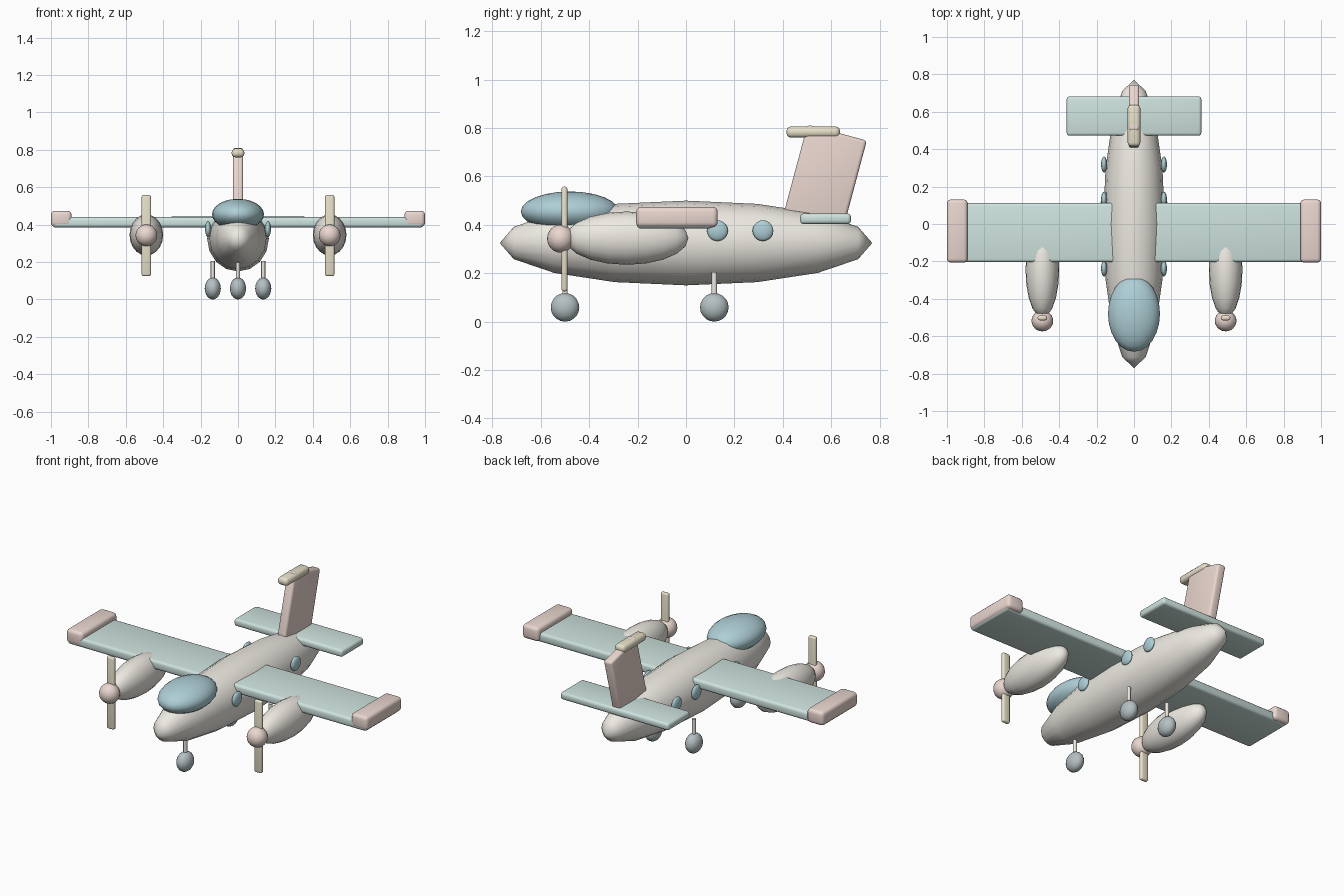
import bpy, bmesh
from math import radians, pi
from mathutils import Matrix, Vector

if "Cube" in bpy.data.objects:
    bpy.data.objects.remove(bpy.data.objects["Cube"])


def material(name, rgb):
    m = bpy.data.materials.new(name)
    m.diffuse_color = (*rgb, 1)
    m.use_nodes = True
    m.node_tree.nodes["Principled BSDF"].inputs["Base Color"].default_value = m.diffuse_color
    return m


CREAM = material("body_cream", (0.85, 0.82, 0.76))
TEAL = material("wing_teal", (0.62, 0.77, 0.74))
GLASS = material("glass_blue", (0.42, 0.62, 0.67))
PINK = material("trim_pink", (0.83, 0.68, 0.63))
SAND = material("sand", (0.80, 0.75, 0.58))
RUBBER = material("rubber", (0.46, 0.53, 0.55))


def finish(bm, name, loc, mat, angle):
    me = bpy.data.meshes.new(name)
    bm.to_mesh(me)
    bm.free()
    ob = bpy.data.objects.new(name, me)
    bpy.context.collection.objects.link(ob)
    ob.location = loc
    me.materials.append(mat)
    bpy.ops.object.select_all(action='DESELECT')
    ob.select_set(True)
    bpy.context.view_layer.objects.active = ob
    bpy.ops.object.shade_smooth_by_angle(angle=radians(angle))
    return ob


def ellipsoid(name, loc, radii, mat, seg=24, rings=12, axis='Z'):
    """Ellipsoid whose poles lie on the given axis."""
    bm = bmesh.new()
    bmesh.ops.create_uvsphere(bm, u_segments=seg, v_segments=rings, radius=1)
    if axis != 'Z':
        bm.transform(Matrix.Rotation(pi / 2, 4, 'X' if axis == 'Y' else 'Y'))
    bm.transform(Matrix.Diagonal((*radii, 1)))
    return finish(bm, name, loc, mat, 60)


def box(name, lo, hi, mat, bevel, tilt=0):
    """Rounded box between two corners, tilted about x around its centre."""
    lo, hi = Vector(lo), Vector(hi)
    bm = bmesh.new()
    bmesh.ops.create_cube(bm, size=1)
    bm.transform(Matrix.Diagonal((*(hi - lo), 1)))
    bmesh.ops.bevel(bm, geom=bm.edges[:], offset=bevel, segments=3,
                    profile=0.5, affect='EDGES')
    ob = finish(bm, name, (lo + hi) / 2, mat, 40)
    ob.rotation_euler.x = radians(tilt)
    return ob


def strut(name, loc, radius, height, mat):
    bm = bmesh.new()
    bmesh.ops.create_cone(bm, cap_ends=True, segments=12, radius1=radius,
                          radius2=radius, depth=height)
    return finish(bm, name, loc, mat, 40)


# Fuselage and cockpit glass
ellipsoid("fuselage", (0, 0, 0.325), (0.165, 0.77, 0.175), CREAM, 16, 8, 'Y')
ellipsoid("cockpit_canopy", (0, -0.48, 0.455), (0.139, 0.203, 0.083), GLASS)

# Main wing, tailplane, swept fin and its cap
box("main_wing", (-0.992, -0.204, 0.385), (0.992, 0.112, 0.44), TEAL, 0.016)
box("tailplane", (-0.36, 0.472, 0.403), (0.36, 0.682, 0.447), TEAL, 0.015)
box("tail_fin", (-0.028, 0.446, 0.388), (0.028, 0.700, 0.788), PINK, 0.014, -15)
box("fin_cap", (-0.034, 0.415, 0.76), (0.034, 0.637, 0.807), SAND, 0.02)

for side, s in (("left", -1), ("right", 1)):
    # Wing tip
    xs = sorted((s * 0.89, s * 1.0))
    box(side + "_wing_tip", (xs[0], -0.206, 0.39), (xs[1], 0.131, 0.474), PINK, 0.02)

    # Engine nacelle, spinner and propeller blade
    x = s * 0.49
    ellipsoid(side + "_engine", (x, -0.245, 0.345), (0.09, 0.255, 0.11), CREAM, 20, 10, 'Y')
    ellipsoid(side + "_spinner", (x, -0.518, 0.343), (0.058, 0.056, 0.058), PINK)
    box(side + "_propeller", (x - 0.025, -0.515, 0.125), (x + 0.025, -0.49, 0.558), SAND, 0.01)

    # Cabin windows
    for i, y in enumerate((-0.238, 0.13, 0.318)):
        ellipsoid(f"{side}_window_{i + 1}", (s * 0.16, y, 0.376),
                  (0.016, 0.043, 0.043), GLASS, 20, 10, 'X')

# Landing gear
for name, x, y in (("nose", 0, -0.5), ("left", -0.135, 0.117), ("right", 0.135, 0.117)):
    ellipsoid(name + "_wheel", (x, y, 0.059), (0.043, 0.059, 0.059), RUBBER, 20, 10, 'X')
    strut(name + "_gear_strut", (x, y, 0.132), 0.011, 0.145, CREAM)
